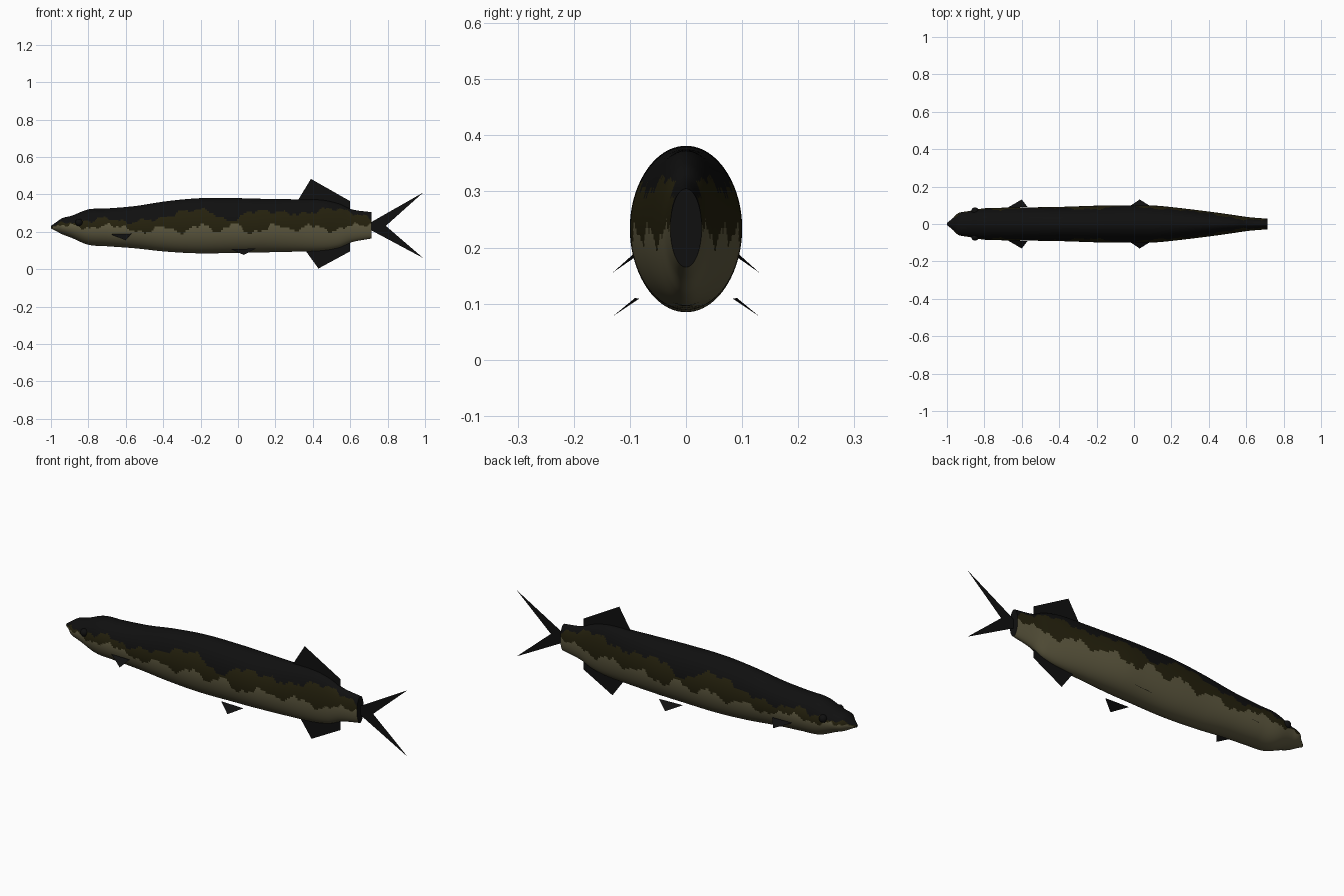
import bpy, bmesh, math

if "Cube" in bpy.data.objects:
    bpy.data.objects.remove(bpy.data.objects["Cube"])


def material(name, rgb):
    m = bpy.data.materials.new(name)
    m.diffuse_color = (*rgb, 1)
    m.use_nodes = True
    m.node_tree.nodes["Principled BSDF"].inputs["Base Color"].default_value = m.diffuse_color
    return m


BLACK = material("back black", (0.005, 0.005, 0.005))
OLIVE = material("side olive", (0.018, 0.015, 0.004))
TAN = material("belly tan", (0.115, 0.102, 0.052))


def make(name, bm, mats):
    me = bpy.data.meshes.new(name)
    bm.to_mesh(me)
    bm.free()
    for m in mats:
        me.materials.append(m)
    ob = bpy.data.objects.new(name, me)
    bpy.context.collection.objects.link(ob)
    return ob


def curve(pts, x):
    """Smooth interpolation of (x, value...) stations, returning the values."""
    n = len(pts)
    i = 0
    while i < n - 2 and x > pts[i + 1][0]:
        i += 1
    a, b = pts[i], pts[i + 1]
    p, q = pts[max(i - 1, 0)], pts[min(i + 2, n - 1)]
    h = b[0] - a[0]
    t = min(max((x - a[0]) / h, 0), 1)
    out = []
    for k in range(1, len(a)):
        ma = (b[k] - p[k]) / (b[0] - p[0]) * h
        mb = (q[k] - a[k]) / (q[0] - a[0]) * h
        out.append((2*t**3 - 3*t*t + 1) * a[k] + (t**3 - 2*t*t + t) * ma
                   + (3*t*t - 2*t**3) * b[k] + (t**3 - t*t) * mb)
    return out


# Body stations: x, bottom, top, half width
BODY = [(-1.0, .218, .232, .006), (-.97, .203, .253, .03), (-.94, .187, .273, .058),
        (-.89, .168, .286, .068), (-.8, .131, .32, .084), (-.7, .123, .325, .087),
        (-.55, .112, .338, .089), (-.38, .094, .364, .092), (-.2, .085, .38, .098),
        (.0, .088, .38, .1), (.12, .09, .377, .098), (.3, .094, .374, .079),
        (.45, .1, .37, .06), (.54, .116, .35, .047), (.61, .145, .32, .037),
        (.715, .165, .305, .028)]

# Colour borders: black to olive, olive to tan
UPPER = [(-1, .232), (-.9, .252), (-.78, .262), (-.7, .275), (-.6, .25), (-.5, .262),
         (-.4, .272), (-.3, .307), (-.15, .312), (-.09, .268), (0, .268), (.06, .31),
         (.2, .305), (.35, .298), (.5, .325), (.6, .305), (.72, .268)]
LOWER = [(-1, .224), (-.9, .238), (-.8, .218), (-.7, .236), (-.6, .222), (-.5, .197),
         (-.4, .228), (-.3, .197), (-.2, .238), (-.1, .2), (-.02, .25), (.04, .2),
         (.12, .205), (.2, .238), (.3, .208), (.4, .238), (.5, .202), (.6, .236), (.72, .235)]


def tone(c):
    up = curve(UPPER, c.x)[0] + .008 * math.sin(58 * c.x) + .004 * math.sin(131 * c.x)
    low = curve(LOWER, c.x)[0] + .007 * math.sin(71 * c.x + 1) + .004 * math.sin(153 * c.x)
    low = min(low, up - .004)
    return 0 if c.z > up else 1 if c.z > low else 2


# Body
SIDES, RINGS = 80, 300
bm = bmesh.new()
rings = []
for i in range(RINGS + 1):
    x = -1 + 1.715 * i / RINGS
    lo, hi, w = curve(BODY, x)
    ring = []
    for j in range(SIDES):
        a = math.tau * j / SIDES
        ring.append(bm.verts.new((x, w * math.cos(a), (lo + hi) / 2 + (hi - lo) / 2 * math.sin(a))))
    rings.append(ring)
for r, s in zip(rings, rings[1:]):
    for j in range(SIDES):
        k = (j + 1) % SIDES
        bm.faces.new((r[j], r[k], s[k], s[j]))
bm.faces.new(rings[0])
bm.faces.new(rings[-1])
bmesh.ops.recalc_face_normals(bm, faces=bm.faces)
for f in bm.faces:
    f.smooth = len(f.verts) == 4
    f.material_index = tone(f.calc_center_median()) if f.smooth else 0
body = make("body", bm, [BLACK, OLIVE, TAN])
bpy.context.view_layer.objects.active = body
body.select_set(True)
bpy.ops.object.shade_smooth_by_angle(angle=math.radians(50))


def fin(name, pts):
    bm = bmesh.new()
    bm.faces.new([bm.verts.new(p) for p in pts])
    return make(name, bm, [BLACK])


# Fins on the centre line
def centre_fin(name, pts):
    fin(name, [(x, 0, z) for x, z in pts])


centre_fin("dorsal_fin", [(.315, .36), (.39, .483), (.598, .365), (.598, .3)])
centre_fin("anal_fin", [(.35, .115), (.43, .004), (.598, .095), (.598, .16)])
centre_fin("tail_upper", [(.7, .245), (.99, .41), (.79, .232), (.7, .225)])
centre_fin("tail_lower", [(.7, .215), (.7, .24), (.79, .232), (.99, .06)])

# Paired fins and eyes
for side, s in (("left", 1), ("right", -1)):
    fin("pectoral_fin_" + side, [(-.68, s * .085, .187), (-.6, s * .131, .155), (-.57, s * .092, .19)])
    fin("pelvic_fin_" + side, [(-.04, s * .083, .109), (.03, s * .131, .077), (.095, s * .091, .11)])
    bm = bmesh.new()
    bmesh.ops.create_uvsphere(bm, u_segments=20, v_segments=12, radius=.02)
    bmesh.ops.translate(bm, verts=bm.verts, vec=(-.85, s * .069, .25))
    for f in bm.faces:
        f.smooth = True
    make("eye_" + side, bm, [BLACK])
